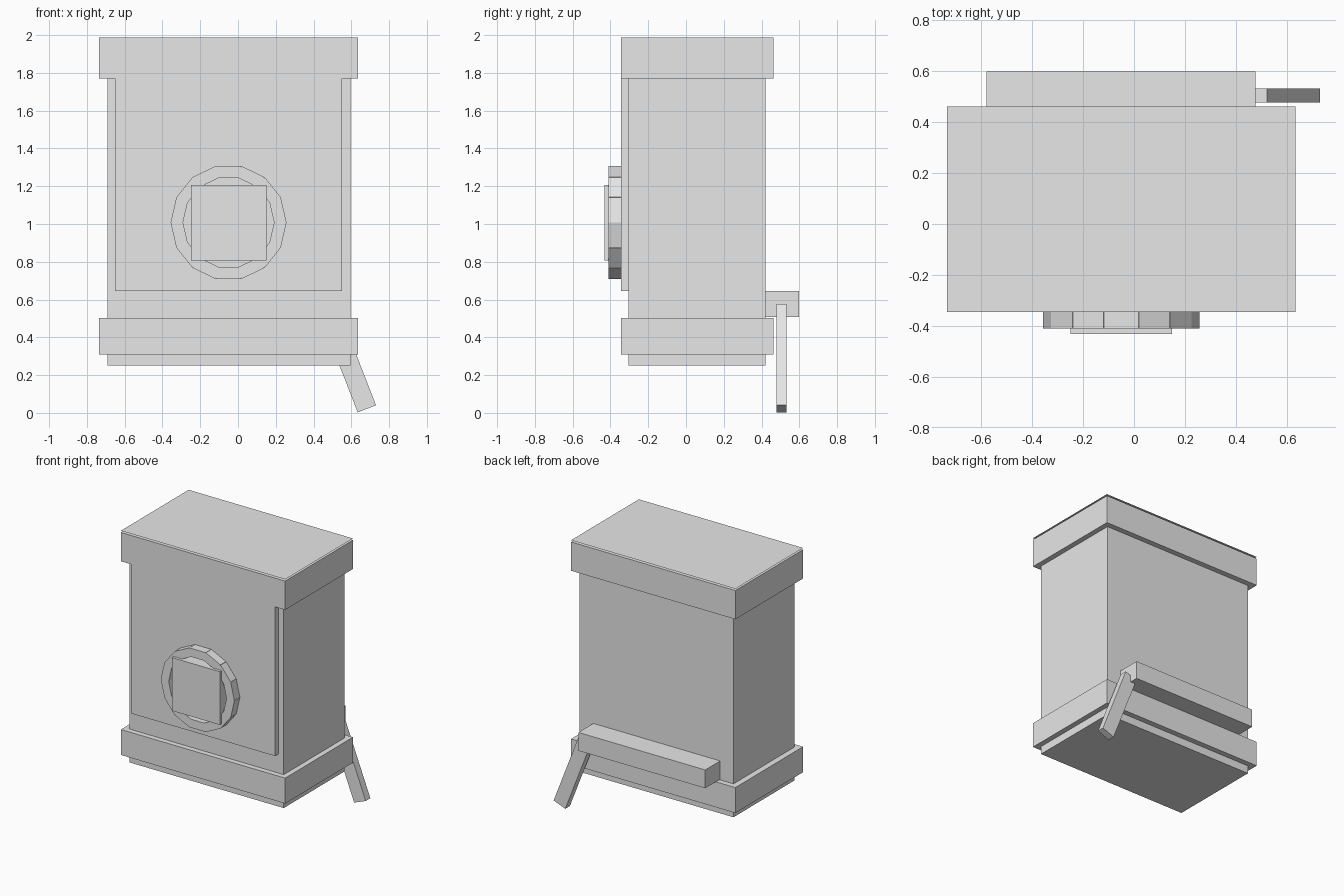
import bpy
import math
from mathutils import Matrix, Vector

cube = bpy.data.objects.get("Cube")
if cube:
    bpy.data.objects.remove(cube, do_unlink=True)

grey = bpy.data.materials.new("plain_grey")
grey.use_nodes = True
colour = (0.8, 0.8, 0.8, 1)
grey.diffuse_color = colour
grey.node_tree.nodes["Principled BSDF"].inputs["Base Color"].default_value = colour


def finish(name):
    obj = bpy.context.object
    obj.name = name
    obj.data.materials.append(grey)
    return obj


def box(name, xs, ys, zs, tilt=0):
    """Box from its x, y and z ranges, turned about its own y axis."""
    spans = (xs, ys, zs)
    centre = Vector([(a + b) / 2 for a, b in spans])
    bpy.ops.mesh.primitive_cube_add(size=1)
    obj = finish(name)
    size = Matrix.Diagonal([b - a for a, b in spans] + [1])
    obj.data.transform(Matrix.Rotation(tilt, 4, "Y") @ size)
    obj.location = centre
    return obj


# Cabinet with its overhanging base and cap
wide, deep = (-0.735, 0.635), (-0.345, 0.462)
box("body", (-0.69, 0.595), (-0.305, 0.42), (0.25, 1.8))
box("base_trim", wide, deep, (0.31, 0.502))
box("cap", wide, deep, (1.77, 1.987))
box("front_panel", (-0.65, 0.55), (-0.344, -0.3), (0.645, 1.775))

# Thin sheet just above the cap
bpy.ops.mesh.primitive_plane_add(size=1)
sheet = finish("top_sheet")
sheet.data.transform(Matrix.Diagonal((wide[1] - wide[0], deep[1] - deep[0], 1, 1)))
sheet.location = (sum(wide) / 2, sum(deep) / 2, 2)

# Ring of blocks around the square plate
blocks, radius, ring_x, ring_z = 14, 0.267, -0.05, 1.008
for i in range(blocks):
    angle = math.tau * i / blocks
    x = ring_x + radius * math.sin(angle)
    z = ring_z + radius * math.cos(angle)
    box("ring_block", (x - 0.067, x + 0.067), (-0.41, -0.34),
        (z - 0.032, z + 0.032), angle)
box("square_plate", (-0.25, 0.15), (-0.431, -0.34), (0.806, 1.207))

# Rear bar and its single slanted leg
box("rear_bar", (-0.579, 0.478), (0.41, 0.598), (0.507, 0.645))
leg_x, leg_z = 0.578, 0.289
box("rear_leg", (leg_x - 0.052, leg_x + 0.052), (0.478, 0.533),
    (leg_z - 0.287, leg_z + 0.287), math.radians(-21.3))
